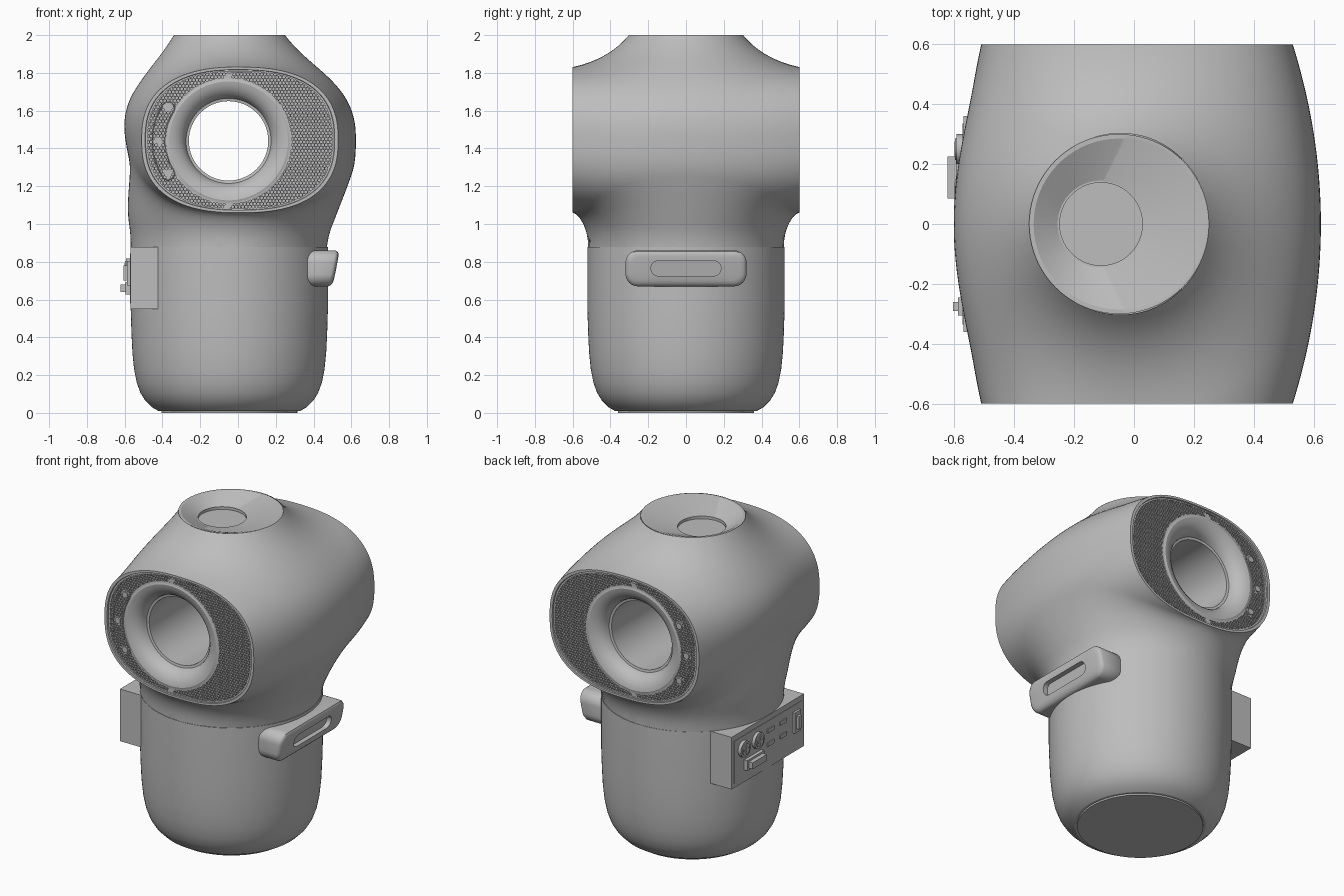
import bpy, bmesh, math
from mathutils import Vector

cube = bpy.data.objects.get("Cube")
if cube:
    bpy.data.objects.remove(cube, do_unlink=True)

CX = -0.05             # axis of neck, top dish and through tube
BASE_X = -0.046        # axis of the base cup
HX, HZ = 0.01, 1.445   # axis of the barrel-shaped head
TUBE_Z = 1.44
END = 0.6              # half length of the head
STEPS = 160
ANGLES = [2 * math.pi * i / STEPS for i in range(STEPS)]

GREY = bpy.data.materials.new("body grey")
GREY.use_nodes = True
GREY.diffuse_color = (0.51, 0.51, 0.51, 1)
GREY.node_tree.nodes["Principled BSDF"].inputs["Base Color"].default_value = GREY.diffuse_color


def finish(name, bm, angle=35, fix=True):
    if fix:
        bmesh.ops.recalc_face_normals(bm, faces=bm.faces[:])
    mesh = bpy.data.meshes.new(name)
    bm.to_mesh(mesh)
    bm.free()
    mesh.materials.append(GREY)
    ob = bpy.data.objects.new(name, mesh)
    bpy.context.collection.objects.link(ob)
    bpy.ops.object.select_all(action='DESELECT')
    ob.select_set(True)
    bpy.context.view_layer.objects.active = ob
    bpy.ops.object.shade_smooth_by_angle(angle=math.radians(angle))


def loft(rings, cap_first=False, cap_last=False):
    bm = bmesh.new()
    vs = [[bm.verts.new(p) for p in ring] for ring in rings]
    for a, b in zip(vs, vs[1:]):
        n = len(a)
        for i in range(n):
            bm.faces.new((a[i], a[(i + 1) % n], b[(i + 1) % n], b[i]))
    if cap_first:
        bm.faces.new(vs[0])
    if cap_last:
        bm.faces.new(vs[-1])
    return bm


def flat_circle(x, r, z):
    return [(x + r * math.cos(t), r * math.sin(t), z) for t in ANGLES]


def smooth_min(a, b, k):
    h = max(k - abs(a - b), 0) / k
    return min(a, b) - h * h * k / 4


def oval(x, z, y):
    """Value below 1 inside the head's cross-section at depth y; fuller below the axis."""
    bulge = 1 - (y / END) ** 2
    n = 2.5 + bulge * (0.2 if z < HZ else -0.25)
    u = abs(x - HX - 0.014 * bulge) / (0.52 + 0.08 * bulge)
    v = abs(z - HZ) / (0.385 + 0.05 * bulge)
    return (u ** n + v ** n) ** (1 / n)


def head_field(x, y, z):
    g = oval(x, z, y)
    barrel = (g - 1) * math.hypot(x - HX, z - HZ) / g
    rho = math.hypot(x - CX, y)
    neck = rho - 0.518 + 2 * max(0, z - 1.0) ** 2
    spout = (rho - 0.283 - 0.45 * (2 - z) + 2 * max(0, 1.7 - z) ** 2) * 0.91
    neck_blend = 0.26 - 0.16 * (y / END) ** 4
    return smooth_min(smooth_min(barrel, spout, 0.25), neck, neck_blend)


def head_radius(t, y):
    lo, hi = 0.2, 1.6
    c, s = math.cos(t), math.sin(t)
    for _ in range(18):
        mid = (lo + hi) / 2
        if head_field(HX + mid * c, y, HZ + mid * s) < 0:
            lo = mid
        else:
            hi = mid
    return lo


# Head: barrel blended into the neck and the top spout, trimmed flat
half = [i * 0.02 for i in range(23)] + [0.45 + i * 0.005 for i in range(31)]
depths = [-y for y in reversed(half[1:])] + half
half_rows = {y: [head_radius(t, y) for t in ANGLES] for y in half}
rows = [[(HX + r * math.cos(t), y, HZ + r * math.sin(t))
         for r, t in zip(half_rows[abs(y)], ANGLES)] for y in depths]
bm = loft(rows)
bmesh.ops.recalc_face_normals(bm, faces=bm.faces[:])
for z, up in ((2.0, 1), (0.876, -1)):
    bmesh.ops.bisect_plane(bm, geom=bm.verts[:] + bm.edges[:] + bm.faces[:],
                           plane_co=(0, 0, z), plane_no=(0, 0, up), clear_outer=True)
finish("head_shell", bm, angle=50, fix=False)

# Base: rounded cup with a thin foot
profile = [(0.36, 0), (0.36, 0.01), (0.375, 0.01), (0.41, 0.03), (0.445, 0.065), (0.47, 0.105),
           (0.49, 0.16), (0.504, 0.23), (0.513, 0.32), (0.518, 0.42), (0.522, 0.55),
           (0.522, 0.878), (0.51, 0.878)]
finish("base_cup", loft([flat_circle(BASE_X, r, z) for r, z in profile], True, True), angle=22)

# Top dish with its off-centre well
finish("top_dish", loft([flat_circle(CX, 0.3, 2), flat_circle(CX, 0.285, 2),
                         flat_circle(-0.11, 0.145, 1.947), flat_circle(-0.11, 0.138, 1.947),
                         flat_circle(-0.11, 0.138, 1.93)], False, True), angle=20)

# End faces: rim, grille well, flared mouth and through tube
end_row = half_rows[half[-1]]
BUTTONS = [(-0.37, 1.615), (-0.42, 1.44), (-0.37, 1.27)]
SHEET, FLOOR = 0.5915, 0.572


def end_oval(scale, y):
    return [(HX + r * scale * math.cos(t), y, HZ + r * scale * math.sin(t))
            for r, t in zip(end_row, ANGLES)]


def end_circle(r, y):
    return [(CX + r * math.cos(t), y, TUBE_Z + r * math.sin(t)) for t in ANGLES]


def hexagon(bm, x, y, z, r):
    corners = [math.pi / 6 + k * math.pi / 3 for k in range(6)]
    return [bm.verts.new((x + r * math.cos(a), y, z + r * math.sin(a))) for a in corners]


def disc(bm, co, normal, r, depth, sides):
    rot = Vector(normal).to_track_quat('Z', 'Y').to_matrix().to_4x4()
    rot.translation = co
    bmesh.ops.create_cone(bm, cap_ends=True, segments=sides, radius1=r, radius2=r,
                          depth=depth, matrix=rot)


def button_outline(y):
    """Closed capsule bent along the arc through the buttons."""
    cx, r, w, span = -0.096, 0.324, 0.034, 0.563
    pts = []
    for end in (1, -1):
        for i in range(17):      # long side
            a = math.pi - end * span * (1 - i / 8)
            pts.append((cx + (r + end * w) * math.cos(a), y,
                        TUBE_Z + (r + end * w) * math.sin(a)))
        a = math.pi + end * span
        mx, mz = cx + r * math.cos(a), TUBE_Z + r * math.sin(a)
        for i in range(1, 8):    # round end
            b = a + math.pi * i / 8 + (0 if end > 0 else math.pi)
            pts.append((mx + w * math.cos(b), y, mz + w * math.sin(b)))
    return pts


for side, label in ((-1, "front"), (1, "back")):
    rim = [(1, END), (0.965, END), (0.96, 0.592), (0.94, 0.592), (0.94, FLOOR)]
    mouth = [(0.335, FLOOR), (0.335, 0.592), (0.325, 0.592), (0.315, 0.596), (0.295, 0.592),
             (0.27, 0.58), (0.248, 0.563), (0.232, 0.54), (0.225, 0.515), (0.21, 0.512), (0.21, 0)]
    rings = [end_oval(s, side * y) for s, y in rim]
    rings += [end_circle(r, side * y) for r, y in mouth]
    finish(label + "_end_panel", loft(rings), angle=30)

    # Perforated grille: hexagonal cells, open except by the seam and buttons
    bm = bmesh.new()
    pitch = 0.018
    for row in range(50):
        for col in range(62):
            x = -0.55 + (col + 0.5 * (row % 2)) * pitch
            z = 1.06 + row * pitch * 0.866
            if oval(x, z, END) > 0.945 or math.hypot(x - CX, z - TUBE_Z) < 0.328:
                continue
            cell = hexagon(bm, x, side * SHEET, z, pitch / math.sqrt(3))
            if abs(x - CX) < 0.02 or any(math.hypot(x - bx, z - bz) < 0.024 for bx, bz in BUTTONS):
                bm.faces.new(cell[::-side])
                continue
            lip = hexagon(bm, x, side * SHEET, z, 0.0072)
            deep = hexagon(bm, x, side * FLOOR, z, 0.0072)
            for k in range(6):
                for a, b in ((cell, lip), (lip, deep)):
                    bm.faces.new((a[k - 1], b[k - 1], b[k], a[k])[::side])
    bmesh.ops.remove_doubles(bm, verts=bm.verts[:], dist=0.0005)
    finish(label + "_grille", bm, fix=False)

    # Button strip
    bm = bmesh.new()
    for bx, bz in BUTTONS:
        disc(bm, (bx, side * 0.594, bz), (0, side, 0), 0.019, 0.01, 20)
    finish(label + "_buttons", bm)
    curve = bpy.data.curves.new(label + "_button_outline", 'CURVE')
    curve.dimensions = '3D'
    curve.bevel_depth = 0.003
    curve.bevel_resolution = 1
    pts = button_outline(side * 0.593)
    spline = curve.splines.new('POLY')
    spline.points.add(len(pts) - 1)
    for p, co in zip(spline.points, pts):
        p.co = (*co, 1)
    spline.use_cyclic_u = True
    curve.materials.append(GREY)
    bpy.context.collection.objects.link(bpy.data.objects.new(curve.name, curve))


# Carry handle: rounded block with a grip slot
def round_rect(x, hy, hz, r, slant=0.2, zc=0.765):
    pts = []
    for k, (sy, sz) in enumerate(((1, 1), (-1, 1), (-1, -1), (1, -1))):
        for i in range(9):
            a = math.pi / 2 * (k + i / 8)
            y = sy * (hy - r) + r * math.cos(a)
            z = sz * (hz - r) + r * math.sin(a)
            pts.append((x + slant * z, y, zc + z))
    return pts


handle = [round_rect(0.345, 0.305, 0.085, 0.06, 0), round_rect(0.37, 0.32, 0.095, 0.065, 0),
          round_rect(0.497, 0.32, 0.095, 0.065), round_rect(0.508, 0.315, 0.09, 0.062),
          round_rect(0.515, 0.305, 0.08, 0.055), round_rect(0.519, 0.29, 0.065, 0.05),
          round_rect(0.52, 0.185, 0.04, 0.039), round_rect(0.49, 0.185, 0.04, 0.039)]
finish("handle", loft(handle, True, True))


# Connector box on the other side
def box(bm, lo, hi):
    for v in bmesh.ops.create_cube(bm, size=1)["verts"]:
        v.co = [l + (c + 0.5) * (h - l) for l, h, c in zip(lo, hi, v.co)]


bm = bmesh.new()
box(bm, (-0.57, -0.36, 0.55), (-0.35, 0.36, 0.878))
box(bm, (-0.573, -0.335, 0.58), (-0.569, 0.335, 0.845))
finish("connector_box", bm)

# Round sockets with cross slots, plug, side port and small slots
bm = bmesh.new()
for y in (0.25, 0.112):
    disc(bm, (-0.58, y, 0.768), (-1, 0, 0), 0.05, 0.024, 32)
    disc(bm, (-0.585, y, 0.768), (-1, 0, 0), 0.036, 0.024, 32)
    box(bm, (-0.6, y - 0.026, 0.763), (-0.59, y + 0.026, 0.773))
    box(bm, (-0.6, y - 0.005, 0.742), (-0.59, y + 0.005, 0.794))
box(bm, (-0.595, 0.07, 0.628), (-0.57, 0.24, 0.692))
box(bm, (-0.622, 0.085, 0.64), (-0.57, 0.225, 0.68))
box(bm, (-0.588, -0.305, 0.675), (-0.57, -0.245, 0.805))
box(bm, (-0.605, -0.29, 0.7), (-0.57, -0.26, 0.78))
for y in (-0.02, -0.145):
    for z in (0.7, 0.785):
        box(bm, (-0.58, y - 0.032, z - 0.012), (-0.572, y + 0.032, z + 0.012))
finish("sockets", bm)
